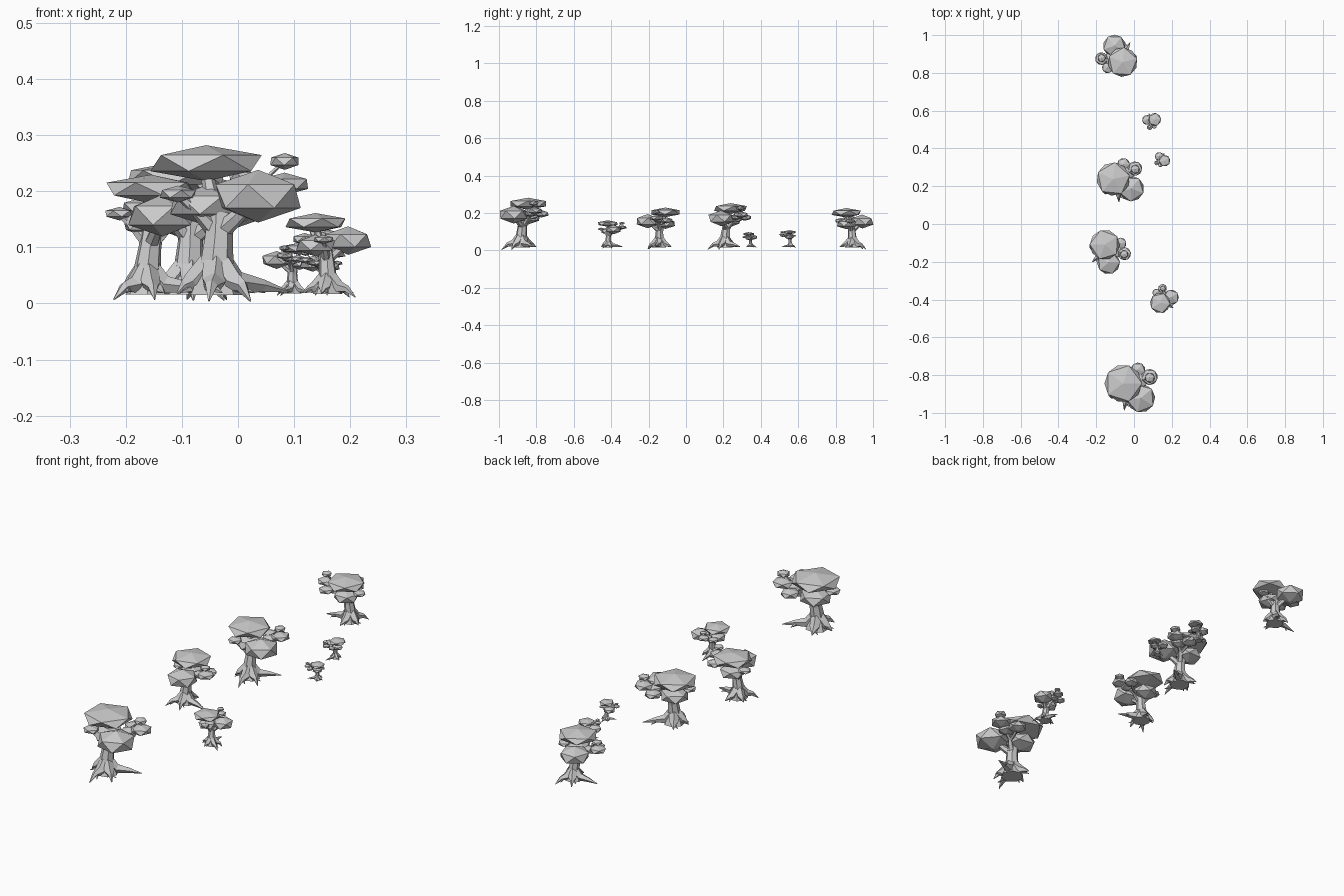
import bpy, bmesh, math
from mathutils import Matrix, Vector

cube = bpy.data.objects.get("Cube")
if cube:
    bpy.data.objects.remove(cube, do_unlink=True)

grey = bpy.data.materials.new("plain_grey")
grey.use_nodes = True
grey.diffuse_color = (0.6, 0.6, 0.6, 1)
grey.node_tree.nodes["Principled BSDF"].inputs["Base Color"].default_value = (0.6, 0.6, 0.6, 1)


def tube(bm, path, sides):
    """Tapered limb through (x, y, z, radius) stations."""
    pts = [Vector(p[:3]) for p in path]
    rings = []
    for i, p in enumerate(pts):
        d = pts[min(i + 1, len(pts) - 1)] - pts[max(i - 1, 0)]
        turn = Vector((0, 0, 1)).rotation_difference(d)
        ring = []
        for k in range(sides):
            a = math.tau * k / sides
            ring.append(bm.verts.new(p + turn @ Vector((math.cos(a), math.sin(a), 0)) * path[i][3]))
        rings.append(ring)
    for low, high in zip(rings, rings[1:]):
        for k in range(sides):
            n = (k + 1) % sides
            bm.faces.new((low[k], low[n], high[n], high[k]))
    bm.faces.new(rings[0][::-1])
    bm.faces.new(rings[-1])


def finish(bm, name):
    bmesh.ops.recalc_face_normals(bm, faces=bm.faces)
    mesh = bpy.data.meshes.new(name)
    bm.to_mesh(mesh)
    bm.free()
    mesh.materials.append(grey)
    return mesh


# Leaf clumps: x, y, z, radius, half height
clumps = [
    (0, 0, 0.231, 0.111, 0.032),
    (0.093, -0.078, 0.172, 0.085, 0.047),
    (0.0, 0.0, 0.156, 0.072, 0.036),
    (0.14, 0.034, 0.194, 0.048, 0.02),
    (0.14, 0.03, 0.234, 0.029, 0.015),
    (0.078, 0.072, 0.177, 0.043, 0.02),
    (0.095, 0.015, 0.18, 0.04, 0.02),
    (-0.05, -0.05, 0.176, 0.036, 0.015),
]
bm = bmesh.new()
for i, (x, y, z, r, h) in enumerate(clumps):
    place = Matrix.Translation((x, y, z)) @ Matrix.Rotation(i * 0.7, 4, "Z") @ Matrix.Diagonal((r, r, h, 1))
    bmesh.ops.create_icosphere(bm, subdivisions=1, radius=1, matrix=place)
foliage = finish(bm, "foliage")

# Trunk with a flared foot
bm = bmesh.new()
bx, by = 0.018, -0.037
tube(bm, [(bx, by, -0.004, 0.05), (bx, by, 0.02, 0.04), (bx, by, 0.05, 0.031),
          (bx + 0.004, by + 0.005, 0.1, 0.026), (bx + 0.006, by + 0.012, 0.14, 0.025)], 7)

# Branches, each ending inside its clump
fork = (0.022, -0.03, 0.105, 0.018)
tube(bm, [fork, (0.012, -0.015, 0.16, 0.016), (0, 0, 0.22, 0.01)], 6)
tube(bm, [fork, (0.055, -0.053, 0.135, 0.014), (0.09, -0.075, 0.17, 0.009)], 6)
tube(bm, [fork, (-0.015, -0.04, 0.145, 0.012), (-0.05, -0.05, 0.176, 0.007)], 6)
tube(bm, [fork, (0.06, 0.0, 0.155, 0.011), (0.105, 0.02, 0.18, 0.007), (0.14, 0.032, 0.195, 0.005)], 5)
tube(bm, [(0.105, 0.02, 0.18, 0.005), (0.115, 0.022, 0.212, 0.004), (0.14, 0.03, 0.234, 0.003)], 5)
tube(bm, [(0.055, -0.005, 0.15, 0.009), (0.068, 0.04, 0.16, 0.007), (0.078, 0.072, 0.175, 0.004)], 5)

# Roots: heading in degrees, length, tip height
roots = [(26, 0.145, 0.002), (-97, 0.105, -0.015), (-40, 0.08, -0.015),
         (185, 0.07, -0.002), (110, 0.085, 0.0)]
for heading, length, tip in roots:
    c, s = math.cos(math.radians(heading)), math.sin(math.radians(heading))
    stations = [(0.01, 0.05, 0.024), (0.04, 0.017, 0.022),
                (0.04 + (length - 0.04) * 0.5, 0.012, 0.012), (length, tip, 0.0015)]
    tube(bm, [(bx + c * d, by + s * d, z, r) for d, z, r in stations], 5)
    # Side shoot on each root
    a = math.radians(heading + 38)
    d = length * 0.55
    tube(bm, [(bx + c * d, by + s * d, 0.01, 0.009),
              (bx + c * d + 0.035 * math.cos(a), by + s * d + 0.035 * math.sin(a), 0.0, 0.001)], 4)
wood = finish(bm, "trunk_and_roots")

# The grove: crown x, crown y, scale, turn in degrees
grove = [
    (-0.057, -0.844, 1.0, 0),
    (-0.155, -0.11, 0.8, -38),
    (-0.11, 0.238, 0.89, 12),
    (0.138, -0.418, 0.54, 67),
    (-0.06, 0.857, 0.79, 157),
    (0.11, 0.553, 0.34, -137),
    (0.162, 0.335, 0.3, 182),
]
for n, (x, y, size, turn) in enumerate(grove, 1):
    for mesh in (wood, foliage):
        ob = bpy.data.objects.new(f"tree_{n}_{mesh.name}", mesh)
        ob.location = (x, y, 0.019)
        ob.scale = (size,) * 3
        ob.rotation_euler.z = math.radians(turn)
        bpy.context.collection.objects.link(ob)
